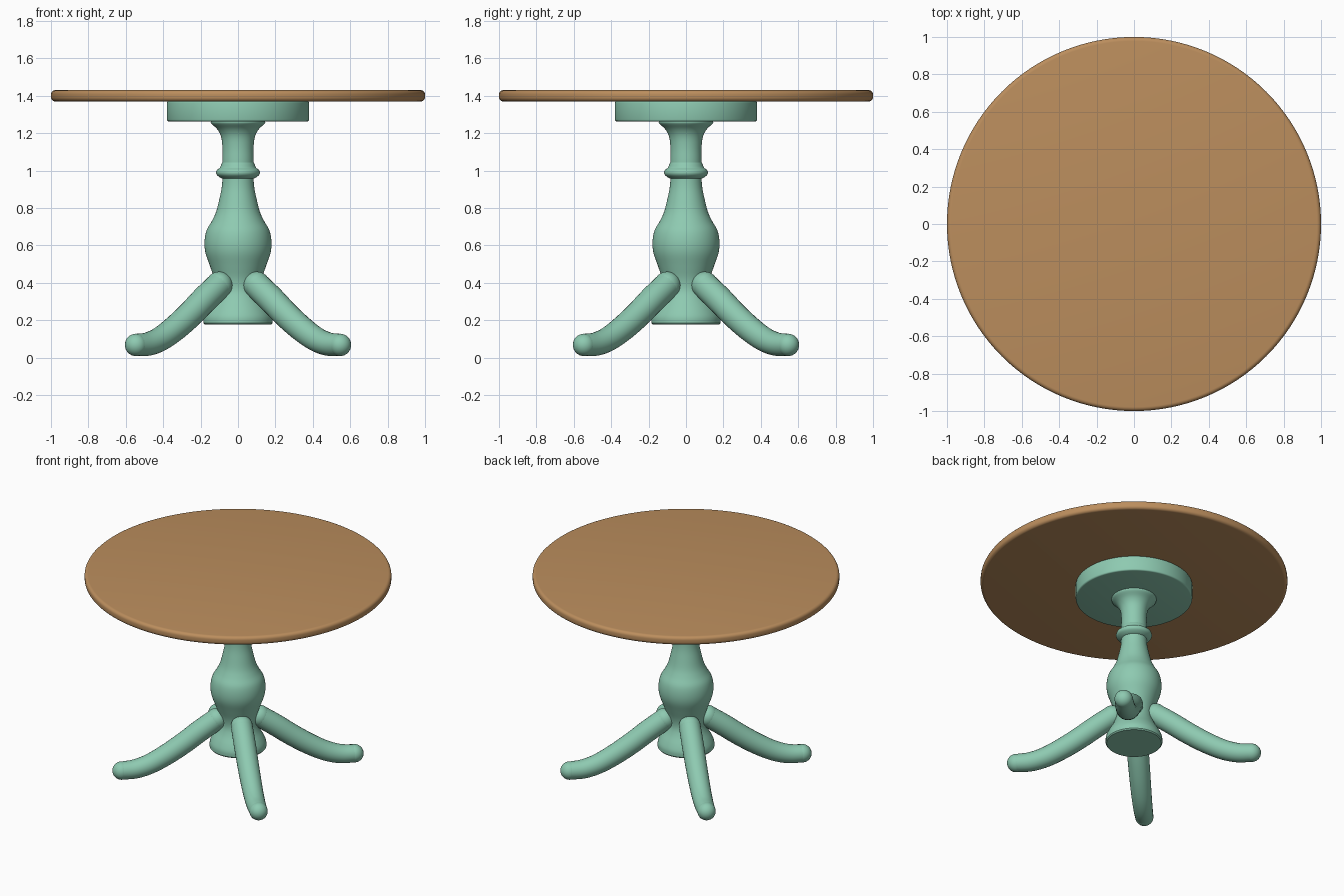
import bpy, bmesh, math
from mathutils import Vector

if "Cube" in bpy.data.objects:
    bpy.data.objects.remove(bpy.data.objects["Cube"])


def material(name, rgb):
    m = bpy.data.materials.new(name)
    m.diffuse_color = (*rgb, 1)
    m.use_nodes = True
    m.node_tree.nodes["Principled BSDF"].inputs["Base Color"].default_value = m.diffuse_color
    return m


GREEN = material("sage green paint", (0.27, 0.59, 0.44))
WOOD = material("warm wood", (0.50, 0.27, 0.11))


def finish(bm, name, mat, angle=40):
    bmesh.ops.recalc_face_normals(bm, faces=bm.faces)
    me = bpy.data.meshes.new(name)
    bm.to_mesh(me)
    bm.free()
    me.materials.append(mat)
    ob = bpy.data.objects.new(name, me)
    bpy.context.collection.objects.link(ob)
    bpy.ops.object.select_all(action='DESELECT')
    ob.select_set(True)
    bpy.context.view_layer.objects.active = ob
    bpy.ops.object.shade_smooth_by_angle(angle=math.radians(angle))
    return ob


def spline(pts, steps=4):
    """Catmull-Rom curve through the points."""
    p = [Vector(q) for q in pts]
    p = [2 * p[0] - p[1]] + p + [2 * p[-1] - p[-2]]
    out = []
    for a, b, c, d in zip(p, p[1:], p[2:], p[3:]):
        for i in range(steps):
            t = i / steps
            out.append(0.5 * (2 * b + (c - a) * t + (2 * a - 5 * b + 4 * c - d) * t * t
                              + (3 * b - a - 3 * c + d) * t ** 3))
    return out + [p[-2]]


def skin(bm, rings):
    """Bridge rings of vertices and cap both ends."""
    n = len(rings[0])
    for r, s in zip(rings, rings[1:]):
        for i in range(n):
            bm.faces.new((r[i], r[(i + 1) % n], s[(i + 1) % n], s[i]))
    bm.faces.new(rings[0][::-1])
    bm.faces.new(rings[-1])


def lathe(name, profile, mat, n=64, angle=40):
    bm = bmesh.new()
    skin(bm, [[bm.verts.new((r * math.cos(2 * math.pi * i / n),
                             r * math.sin(2 * math.pi * i / n), z)) for i in range(n)]
              for r, z in profile])
    return finish(bm, name, mat, angle)


def disc_profile(radius, z0, z1, b, steps=5):
    """Disc outline with rounded edges."""
    arc = [math.pi / 2 * i / steps for i in range(steps + 1)]
    low = [(radius - b + b * math.sin(a), z0 + b - b * math.cos(a)) for a in arc]
    high = [(radius - b + b * math.cos(a), z1 - b + b * math.sin(a)) for a in arc]
    return low + high


# round top and the mounting plate under it
lathe("table_top", disc_profile(1.0, 1.37, 1.43, 0.022), WOOD, 128)
lathe("mounting_plate", disc_profile(0.38, 1.263, 1.372, 0.01, 3), GREEN, 96)

# turned column: flared base, bulb, neck and flared head
column = spline([(0.185, 0.186), (0.183, 0.22), (0.166, 0.26), (0.138, 0.31), (0.122, 0.36),
                 (0.127, 0.42), (0.15, 0.49), (0.174, 0.56), (0.179, 0.62), (0.168, 0.68),
                 (0.14, 0.73), (0.117, 0.78), (0.099, 0.85), (0.087, 0.91), (0.083, 0.97),
                 (0.084, 1.05), (0.083, 1.12), (0.090, 1.18), (0.110, 1.22), (0.143, 1.252),
                 (0.145, 1.266)])
lathe("column", [(0.178, 0.178)] + [tuple(p) for p in column], GREEN)

# raised ring on the neck
ring = spline([(0.080, 0.955), (0.096, 0.963), (0.112, 0.976), (0.117, 0.99),
               (0.112, 1.004), (0.097, 1.015), (0.088, 1.035), (0.080, 1.05)])
lathe("neck_ring", [tuple(p) for p in ring], GREEN)

# leg path as (distance from axis, height, thickness)
D = math.sqrt(2)
path = spline([(0.10 * D, 0.388, 0.071), (0.175 * D, 0.315, 0.072), (0.25 * D, 0.237, 0.071),
               (0.33 * D, 0.163, 0.069), (0.41 * D, 0.103, 0.066), (0.48 * D, 0.073, 0.063),
               (0.545 * D, 0.068, 0.059)], 5)


def leg(name, turn, n=24):
    out = Vector((math.cos(turn), math.sin(turn), 0))
    up = Vector((0, 0, 1))
    side = out.cross(up)
    bm = bmesh.new()
    rings = []
    for k, (d, z, r) in enumerate(path):
        a, b = path[max(k - 1, 0)], path[min(k + 1, len(path) - 1)]
        t = (out * (b[0] - a[0]) + up * (b[1] - a[1])).normalized()
        nrm = side.cross(t)
        rings.append([bm.verts.new(out * d + up * z + r * (
            side * math.cos(2 * math.pi * i / n) + nrm * math.sin(2 * math.pi * i / n)))
            for i in range(n)])
    skin(bm, rings)
    finish(bm, name, GREEN, 50)
    # rounded shoulder and ball foot
    for part, (d, z, r) in (("shoulder", path[0]), ("foot", path[-1])):
        bm = bmesh.new()
        bmesh.ops.create_uvsphere(bm, u_segments=24, v_segments=16, radius=r + 0.001)
        bmesh.ops.translate(bm, verts=bm.verts, vec=out * d + up * z)
        finish(bm, name + "_" + part, GREEN, 50)


for i, place in enumerate(("back_right", "back_left", "front_left", "front_right")):
    leg(place + "_leg", math.pi / 4 + i * math.pi / 2)
